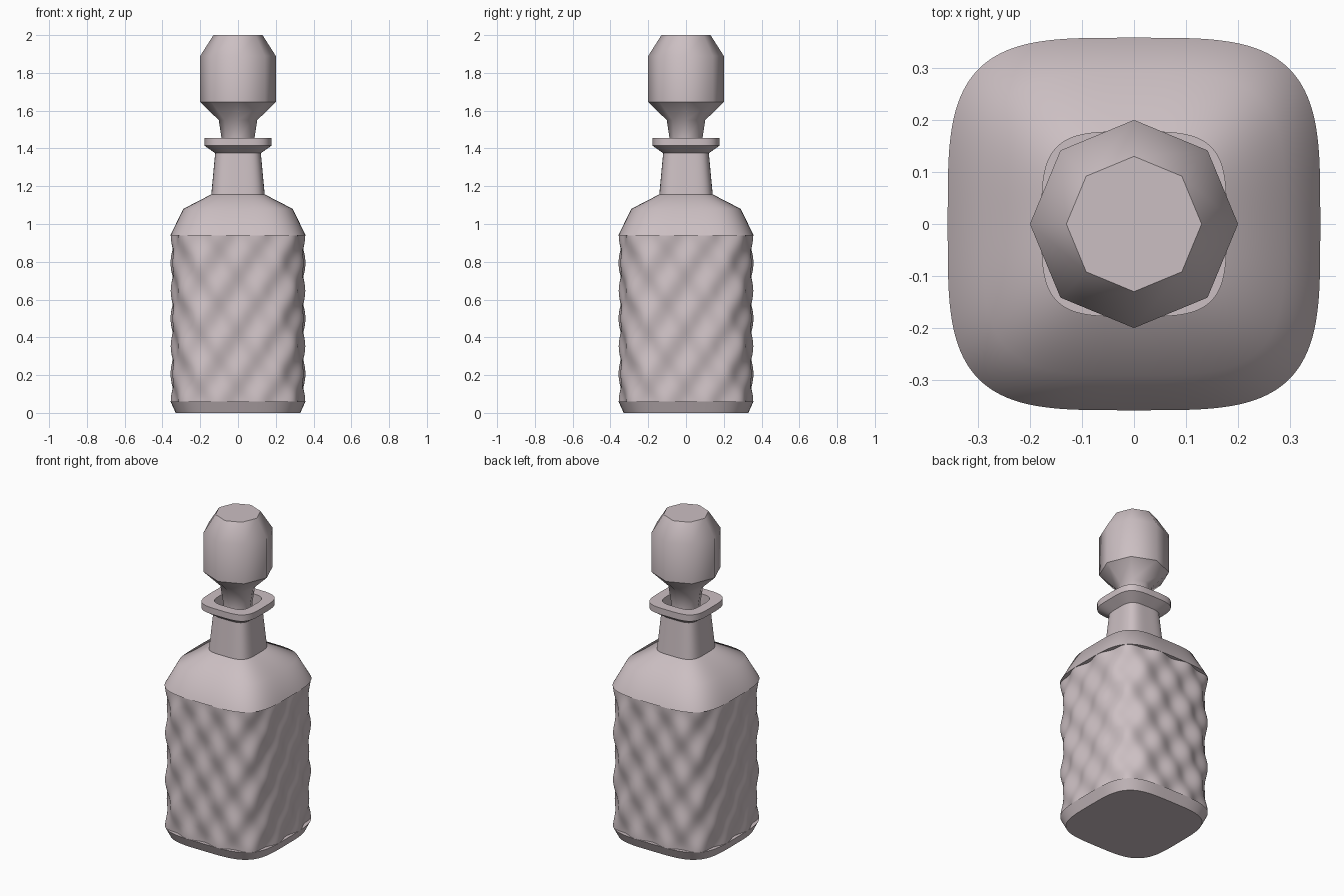
import bpy, bmesh
from math import sin, cos, pi, copysign

cube = bpy.data.objects.get("Cube")
if cube:
    bpy.data.objects.remove(cube)

glass = bpy.data.materials.new("rosy_grey_glass")
glass.use_nodes = True
colour = (0.60, 0.52, 0.54, 1)
glass.diffuse_color = colour
glass.node_tree.nodes["Principled BSDF"].inputs["Base Color"].default_value = colour


def rounded_square(count, power=3.8):
    """Unit outline of a soft square, evenly spaced along its length."""
    fine = 4000
    pts = []
    for i in range(fine + 1):
        c, s = cos(2 * pi * i / fine), sin(2 * pi * i / fine)
        r = (abs(c) ** power + abs(s) ** power) ** (-1 / power)
        pts.append((r * c, r * s))
    run = [0]
    for a, b in zip(pts, pts[1:]):
        run.append(run[-1] + ((a[0] - b[0]) ** 2 + (a[1] - b[1]) ** 2) ** 0.5)
    out, j = [], 0
    for k in range(count):
        while run[j] < run[-1] * k / count:
            j += 1
        out.append(pts[j])
    return out


def loft(name, outline, profile, sharp=(), relief=None, caps=(True, True)):
    """Stack scaled outlines at (half width, z); listed rings stay crisp."""
    bm = bmesh.new()
    n = len(outline)
    rings = []
    for w, z in profile:
        ring = []
        for k, (x, y) in enumerate(outline):
            r = w - (relief(k / n, z) if relief else 0)
            ring.append(bm.verts.new((x * r, y * r, z)))
        rings.append(ring)
    for a, b in zip(rings, rings[1:]):
        for k in range(n):
            m = (k + 1) % n
            bm.faces.new((a[k], a[m], b[m], b[k]))
    if caps[0]:
        bm.faces.new(rings[0][::-1])
    if caps[1]:
        bm.faces.new(rings[-1])
    for f in bm.faces:
        f.smooth = True
    for i in sharp:
        for k in range(n):
            bm.edges.get((rings[i][k], rings[i][(k + 1) % n])).smooth = False
    mesh = bpy.data.meshes.new(name)
    bm.to_mesh(mesh)
    bm.free()
    mesh.materials.append(glass)
    obj = bpy.data.objects.new(name, mesh)
    bpy.context.collection.objects.link(obj)
    return obj


square = rounded_square(192)
LOW, HIGH = 0.06, 0.94


# Quilted diamonds pressed into the body wall
def quilt(u, z):
    a = 2 * pi * 12 * u
    b = 2 * pi * 3 * (z - LOW) / (HIGH - LOW) - pi
    return 0.011 * (1 - cos(a) * cos(b))


rows = 72
loft("quilted_body", square,
     [(0.357, LOW + (HIGH - LOW) * i / rows) for i in range(rows + 1)],
     relief=quilt, caps=(False, False))

# Base foot with a flat rim under the quilting
loft("base_foot", square, [(0.33, 0), (0.357, LOW)], sharp=(0, 1))

# Shoulder with a flat underside
loft("shoulder", square, [(0.358, HIGH), (0.29, 1.08), (0.145, 1.155)],
     sharp=(0, 2))

# Neck, flared lip and mouth as one shell
loft("neck_and_lip", square,
     [(0.142, 1.15), (0.121, 1.375), (0.178, 1.415), (0.178, 1.455),
      (0.115, 1.455), (0.105, 1.25)],
     sharp=(0, 1, 2, 3, 4, 5))

# Faceted stopper with its plug in the mouth
octagon = [(cos(pi * k / 4), sin(pi * k / 4)) for k in range(8)]
loft("stopper", octagon,
     [(0.085, 1.3), (0.085, 1.44), (0.102, 1.55), (0.2, 1.645),
      (0.2, 1.89), (0.13, 2.0)],
     sharp=(0, 3, 5))
